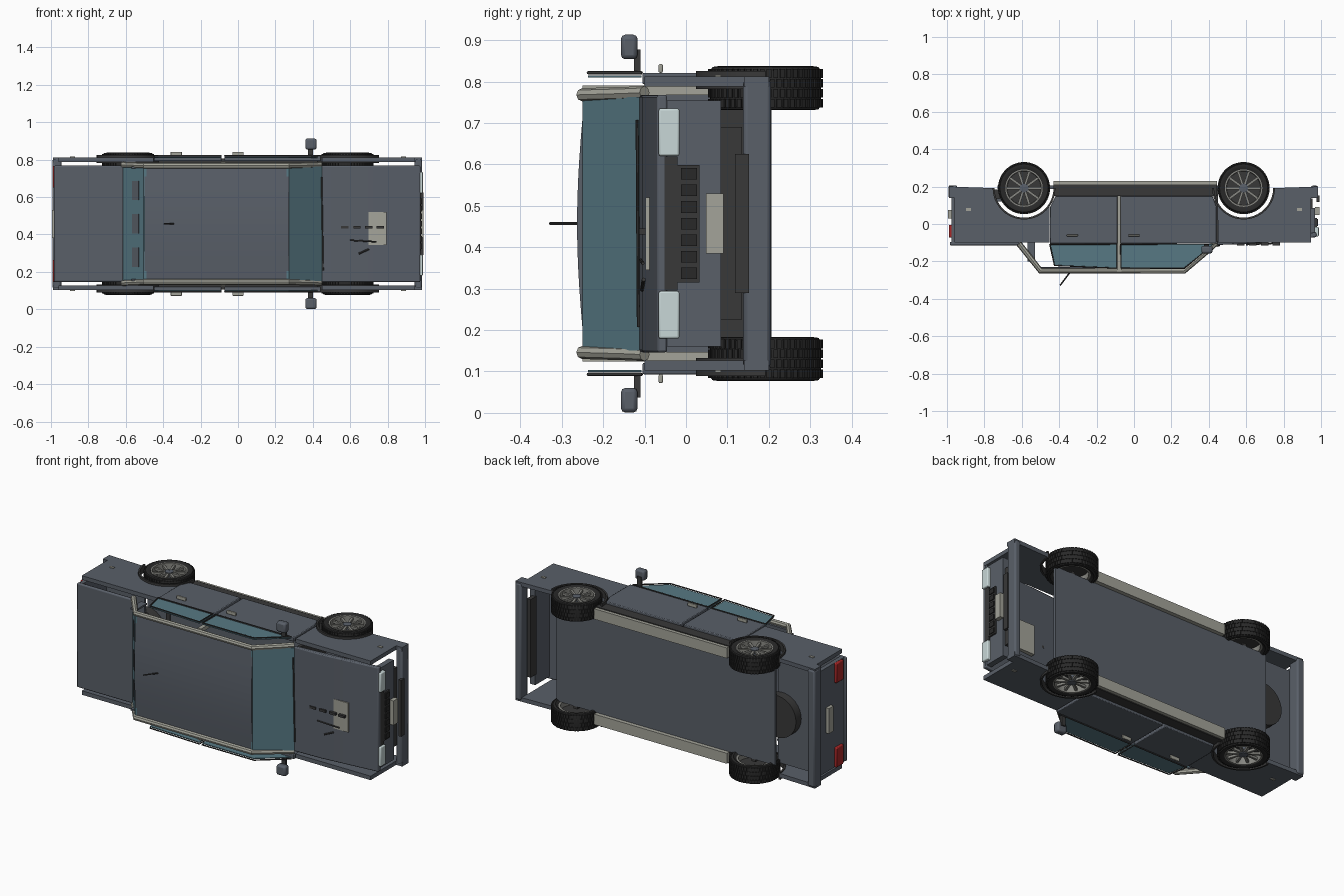
import bpy, bmesh, math

if "Cube" in bpy.data.objects:
    bpy.data.objects.remove(bpy.data.objects["Cube"])

C = 0.457  # height of the car's centre plane (the car lies on its side)


def material(name, *rgb):
    m = bpy.data.materials.new(name)
    m.use_nodes = True
    m.diffuse_color = (*rgb, 1)
    m.node_tree.nodes["Principled BSDF"].inputs["Base Color"].default_value = (*rgb, 1)
    return m


SLATE = material("slate paint", 0.10, 0.115, 0.14)
GLASS = material("teal glass", 0.095, 0.19, 0.23)
BEIGE = material("bare beige", 0.37, 0.37, 0.32)
RUBBER = material("black rubber", 0.022, 0.022, 0.022)
TRIM = material("charcoal trim", 0.04, 0.04, 0.04)
LAMP = material("pale lamp", 0.58, 0.68, 0.68)
RED = material("red lamp", 0.40, 0.02, 0.02)
RIM = material("wheel metal", 0.24, 0.24, 0.22)


def finish(name, bm, mat, mirror=False, bevel=0, smooth=True):
    bmesh.ops.recalc_face_normals(bm, faces=bm.faces)
    me = bpy.data.meshes.new(name)
    bm.to_mesh(me)
    bm.free()
    ob = bpy.data.objects.new(name, me)
    ob.location.z = C
    bpy.context.collection.objects.link(ob)
    me.materials.append(mat)
    if bevel:
        b = ob.modifiers.new("Bevel", "BEVEL")
        b.width, b.segments = bevel, 2
    if mirror:
        m = ob.modifiers.new("Mirror", "MIRROR")
        m.use_axis = (False, False, True)
        m.use_mirror_merge = False
    if smooth:
        bpy.ops.object.select_all(action="DESELECT")
        ob.select_set(True)
        bpy.context.view_layer.objects.active = ob
        bpy.ops.object.shade_smooth_by_angle(angle=math.radians(35))
    return ob


def prism(name, pts, lo, hi, mat, axis="z", mirror=False, bevel=0):
    """Extrude a 2D outline along an axis; z is measured from the centre plane."""
    place = {"z": lambda a, b, t: (a, b, t), "x": lambda a, b, t: (t, a, b),
             "y": lambda a, b, t: (a, t, b)}[axis]
    bm = bmesh.new()
    rings = [[bm.verts.new(place(a, b, t)) for a, b in pts] for t in (lo, hi)]
    n = len(pts)
    for r in rings:
        bm.faces.new(r)
    for i in range(n):
        j = (i + 1) % n
        bm.faces.new((rings[0][i], rings[0][j], rings[1][j], rings[1][i]))
    return finish(name, bm, mat, mirror, bevel)


def box(name, x0, x1, y0, y1, z0, z1, mat, mirror=False, bevel=0):
    return prism(name, [(x0, y0), (x1, y0), (x1, y1), (x0, y1)], z0, z1, mat, "z", mirror, bevel)


def arc(cx, cy, r, a0, a1, n=20):
    return [(cx + r * math.cos(math.radians(a0 + (a1 - a0) * i / n)),
             cy + r * math.sin(math.radians(a0 + (a1 - a0) * i / n))) for i in range(n + 1)]


def lathe(name, cx, cy, profile, mat, steps=48):
    """Spin a closed (radius, depth) outline round a wheel axle."""
    bm = bmesh.new()
    rings = []
    for i in range(steps):
        a = math.tau * i / steps
        rings.append([bm.verts.new((cx + r * math.cos(a), cy + r * math.sin(a), w)) for r, w in profile])
    for i in range(steps):
        p, q = rings[i], rings[(i + 1) % steps]
        for k in range(len(profile)):
            l = (k + 1) % len(profile)
            bm.faces.new((p[k], p[l], q[l], q[k]))
    return finish(name, bm, mat, True)


def spokes(name, cx, cy, count, r0, r1, half, rows, mat):
    """Ring of radial blocks, used for wheel spokes and tyre tread."""
    bm = bmesh.new()
    for w0, w1, shift in rows:
        for i in range(count):
            a = math.tau * (i + shift) / count
            c, s = math.cos(a), math.sin(a)
            ring = [[bm.verts.new((cx + r * c - t * s, cy + r * s + t * c, w))
                     for r, t in ((r0, -half), (r1, -half), (r1, half), (r0, half))] for w in (w0, w1)]
            for f in ring:
                bm.faces.new(f)
            for k in range(4):
                l = (k + 1) % 4
                bm.faces.new((ring[0][k], ring[0][l], ring[1][l], ring[1][k]))
    return finish(name, bm, mat, True, smooth=False)


def tube(name, pts, r, mat, mirror=False):
    cu = bpy.data.curves.new(name, "CURVE")
    cu.dimensions = "3D"
    cu.bevel_depth, cu.bevel_resolution, cu.use_fill_caps = r, 2, True
    sp = cu.splines.new("POLY")
    sp.points.add(len(pts) - 1)
    for p, co in zip(sp.points, pts):
        p.co = (*co, 1)
    tmp = bpy.data.objects.new(name, cu)
    bm = bmesh.new()
    bpy.context.collection.objects.link(tmp)
    bm.from_mesh(tmp.to_mesh())
    bpy.data.objects.remove(tmp)
    return finish(name, bm, mat, mirror)


# Wheels
AXLE = 0.192
for end, cx in (("rear", -0.588), ("front", 0.586)):
    lathe(end + "_tyre", cx, AXLE, [(0.098, 0.285), (0.115, 0.274), (0.128, 0.276), (0.134, 0.285),
          (0.134, 0.369), (0.128, 0.378), (0.115, 0.38), (0.098, 0.372)], RUBBER)
    spokes(end + "_tread", cx, AXLE, 52, 0.13, 0.139, 0.0055,
           [(0.28 + 0.024 * k, 0.301 + 0.024 * k, 0.5 * (k % 2)) for k in range(4)], RUBBER)
    lathe(end + "_rim", cx, AXLE, [(0.088, 0.284), (0.1, 0.284), (0.1, 0.375), (0.092, 0.375)], RIM)
    lathe(end + "_brake_disc", cx, AXLE, [(0.001, 0.32), (0.09, 0.32), (0.09, 0.33), (0.001, 0.33)], TRIM)
    spokes(end + "_spokes", cx, AXLE, 10, 0.015, 0.093, 0.0065, [(0.352, 0.366, 0)], RIM)
    lathe(end + "_hub", cx, AXLE, [(0.001, 0.33), (0.024, 0.33), (0.024, 0.37), (0.001, 0.372)], SLATE, 20)
    # Arch lip and liner
    prism(end + "_arch_lip", arc(cx, AXLE, 0.168, 180, 360) + arc(cx, AXLE, 0.158, 360, 180),
          0.325, 0.368, TRIM, mirror=True)
box("axles", -0.6, -0.576, 0.18, 0.204, -0.3, 0.3, TRIM)
box("front_axle", 0.574, 0.598, 0.18, 0.204, -0.3, 0.3, TRIM)

# Outer side panels with wheel arch cut-outs
prism("rear_quarter", [(-0.96, -0.1), (-0.452, -0.1)] + arc(-0.588, AXLE, 0.165, -34, -180)
      + [(-0.99, 0.2), (-0.99, 0.14), (-0.96, 0.14)], 0.331, 0.355, SLATE, mirror=True)
prism("front_fender", [(0.945, -0.1), (0.448, -0.1)] + arc(0.586, AXLE, 0.165, -147, 0)
      + [(0.985, 0.2), (0.985, 0.14), (0.945, 0.14)], 0.331, 0.355, SLATE, mirror=True)
for nm, x0, x1, sill0, sill1 in (("rear_door", -0.45, -0.088, -0.42, -0.088),
                                 ("front_door", -0.072, 0.442, -0.072, 0.42)):
    prism(nm, [(x0, -0.105), (x1, -0.105), (x1, 0.09), (sill1, 0.15), (sill0, 0.15), (x0, 0.09)],
          0.336, 0.364, SLATE, mirror=True, bevel=0.004)
for x in (-0.33, 0):
    box("door_handle", x - 0.03, x + 0.03, -0.066, -0.056, 0.364, 0.385, BEIGE, True, 0.003)
for x in (-0.885, 0.885):
    box("side_marker", x - 0.013, x + 0.013, 0.07, 0.085, 0.355, 0.359, BEIGE, True)

# Door windows and their frames
rear_win = [(-0.45, -0.108), (-0.09, -0.108), (-0.09, -0.236), (-0.425, -0.222)]
front_win = [(-0.07, -0.108), (0.425, -0.108), (0.27, -0.236), (-0.07, -0.236)]
for nm, pts in (("rear", rear_win), ("front", front_win)):
    prism(nm + "_door_glass", pts, 0.353, 0.358, GLASS, mirror=True)
    tube(nm + "_window_frame", [(x, y, 0.364) for x, y in pts + pts[:1]], 0.004, TRIM, True)

# Sills and centre pillars
box("sill", -0.43, 0.445, 0.15, 0.21, 0.285, 0.35, TRIM, True)
box("sill_underside", -0.43, 0.445, 0.205, 0.23, 0.283, 0.345, BEIGE, True)
box("centre_pillar", -0.092, -0.068, -0.25, 0.15, 0.31, 0.333, BEIGE, True)

# Cabin shell
N = 12
crown = [(-0.246 - 0.017 * math.sin(math.pi * i / N), -0.298 + 0.596 * i / N) for i in range(N + 1)]
prism("roof", crown + [(y + 0.016, z) for y, z in reversed(crown)], -0.5, 0.272, SLATE, "x")
tube("roof_rail", [(-0.615, -0.105, 0.316), (-0.5, -0.25, 0.311), (0.268, -0.25, 0.311),
                   (0.39, -0.145, 0.314), (0.44, -0.1, 0.316)], 0.016, BEIGE, True)
prism("windscreen", [(0.26, -0.25), (0.272, -0.25), (0.455, -0.108), (0.44, -0.104)], -0.306, 0.306, GLASS)
prism("rear_window", [(-0.49, -0.25), (-0.505, -0.25), (-0.616, -0.112), (-0.6, -0.106)], -0.306, 0.306, GLASS)
for z in (-0.178, 0, 0.178):
    prism("rear_window_slot", [(-0.532, -0.221), (-0.566, -0.179), (-0.561, -0.174), (-0.527, -0.216)],
          z - 0.052, z + 0.052, SLATE)
box("rear_pillar_panel", -0.57, -0.53, -0.2, -0.1, 0.296, 0.306, SLATE, True)
box("bulkhead", 0.43, 0.45, -0.1, 0.19, -0.29, 0.29, TRIM)
tube("aerial", [(-0.34, -0.255, 0), (-0.395, -0.328, 0)], 0.004, TRIM)

# Boot lid, bonnet and bonnet plate
box("boot_lid", -0.985, -0.612, -0.115, -0.095, -0.311, 0.311, SLATE, bevel=0.008)
prism("bonnet", [(0.445, -0.112), (0.62, -0.106), (0.975, -0.07), (0.975, -0.045), (0.445, -0.09)],
      -0.311, 0.311, SLATE, bevel=0.006)
plate = prism("bonnet_plate", [(0.64, -0.1), (0.69, -0.112), (0.795, -0.112), (0.795, -0.062), (0.64, -0.062)],
              -0.112, 0.063, BEIGE)
plate.location.y = 0.014
for x in (0.57, 0.635, 0.7, 0.76):
    box("bonnet_vent", x - 0.02, x + 0.02, -0.114, -0.08, -0.026, -0.012, TRIM)
tube("wiper_arm", [(0.6, -0.11, -0.088), (0.74, -0.104, -0.096)], 0.004, TRIM)
tube("washer_pipe", [(0.645, -0.106, -0.16), (0.7, -0.102, -0.135)], 0.005, TRIM)
tube("wiper_blade", [(0.455, -0.115, -0.25), (0.447, -0.118, 0.25)], 0.004, TRIM)

# Front end
box("front_panel", 0.935, 0.968, -0.05, 0.085, -0.297, 0.297, SLATE)
box("grille_surround", 0.95, 0.976, -0.052, -0.02, -0.162, 0.162, TRIM)
box("grille", 0.95, 0.978, -0.02, 0.032, -0.142, 0.142, TRIM)
for i in range(7):
    z = -0.12 + 0.04 * i
    box("grille_bar", 0.976, 0.983, -0.012, 0.026, z - 0.014, z + 0.014, RUBBER)
box("headlamp", 0.94, 0.988, -0.066, -0.016, 0.163, 0.278, LAMP, True, 0.005)
box("front_number_plate", 0.968, 0.992, 0.048, 0.09, -0.072, 0.073, BEIGE)
box("lower_valance", 0.93, 0.955, 0.078, 0.135, -0.232, 0.233, TRIM)
box("front_bumper", 0.945, 0.985, 0.138, 0.205, -0.348, 0.348, SLATE, bevel=0.01)
box("bumper_insert", 0.975, 0.992, 0.118, 0.152, -0.167, 0.168, TRIM)

# Rear end
box("rear_panel", -0.975, -0.95, -0.1, 0.14, -0.311, 0.311, SLATE)
box("rear_bumper", -0.992, -0.945, 0.138, 0.207, -0.348, 0.348, SLATE, bevel=0.01)
box("tail_lamp", -0.99, -0.955, -0.072, -0.005, 0.193, 0.31, RED, True, 0.005)
box("rear_number_plate", -0.995, -0.97, 0.03, 0.075, -0.075, 0.075, BEIGE)

# Underside
box("floor_pan", -0.73, 0.71, 0.188, 0.206, -0.284, 0.284, SLATE)
box("boot_floor", -0.95, -0.7, 0.12, 0.135, -0.3, 0.3, SLATE)
prism("spare_wheel", arc(-0.73, 0, 0.125, 0, 348, 29), 0.13, 0.185, TRIM, "y")

# Door mirrors
box("mirror_arm", 0.375, 0.4, -0.125, -0.11, 0.362, 0.42, TRIM, True)
box("mirror_head", 0.36, 0.42, -0.157, -0.117, 0.397, 0.456, SLATE, True, 0.01)
